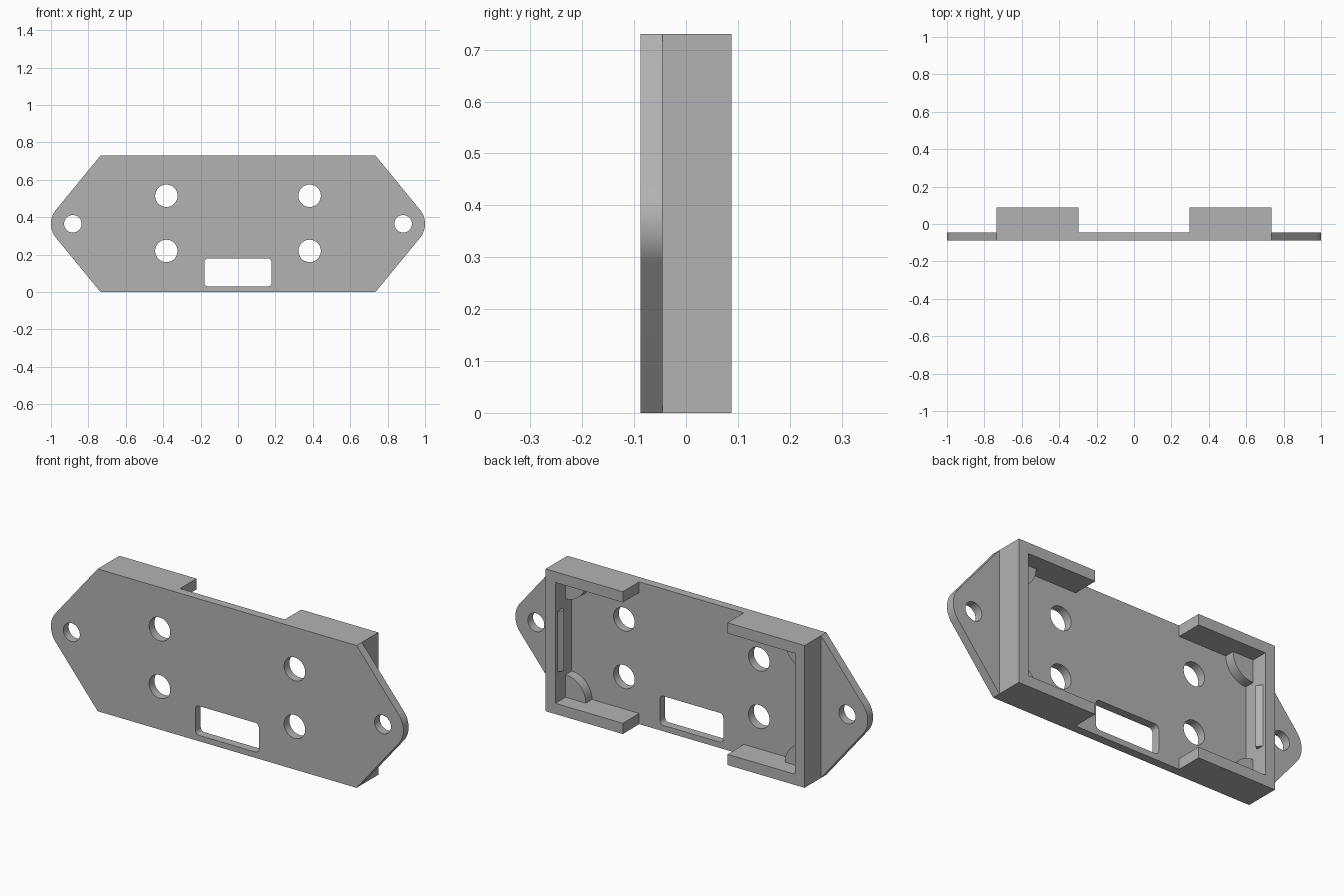
import bpy, bmesh, math
from math import cos, sin, pi, radians

default = bpy.data.objects.get("Cube")
if default:
    bpy.data.objects.remove(default, do_unlink=True)

FRONT, FLOOR, RIM = -0.088, -0.045, 0.088   # depth levels
BODY, HEIGHT, WALL = 0.735, 0.73, 0.055     # half width, height, wall thickness
MID = HEIGHT / 2
EAR_X, EAR_R = 0.883, 0.117

grey = bpy.data.materials.new("grey plastic")
grey.use_nodes = True
color = (0.45, 0.45, 0.45, 1)
grey.diffuse_color = color
grey.node_tree.nodes["Principled BSDF"].inputs["Base Color"].default_value = color


def prism(name, loops, start, end, axis="y"):
    """Fill an outline (first loop) with holes (other loops) and extrude it."""
    bm = bmesh.new()
    for loop in loops:
        if axis == "y":
            verts = [bm.verts.new((u, start, v)) for u, v in loop]
        else:
            verts = [bm.verts.new((u, v, start)) for u, v in loop]
        for i, v in enumerate(verts):
            bm.edges.new((verts[i - 1], v))
    bmesh.ops.triangle_fill(bm, use_beauty=True, edges=bm.edges[:])
    made = bmesh.ops.extrude_face_region(bm, geom=bm.faces[:], use_keep_orig=True)
    moved = [g for g in made["geom"] if isinstance(g, bmesh.types.BMVert)]
    step = (0, end - start, 0) if axis == "y" else (0, 0, end - start)
    bmesh.ops.translate(bm, verts=moved, vec=step)
    bmesh.ops.recalc_face_normals(bm, faces=bm.faces[:])
    mesh = bpy.data.meshes.new(name)
    bm.to_mesh(mesh)
    bm.free()
    mesh.materials.append(grey)
    obj = bpy.data.objects.new(name, mesh)
    bpy.context.collection.objects.link(obj)
    bpy.ops.object.select_all(action="DESELECT")
    obj.select_set(True)
    bpy.context.view_layer.objects.active = obj
    bpy.ops.object.shade_smooth_by_angle(angle=radians(30))
    return obj


def arc(x, z, r, a0, a1, n):
    return [(x + r * cos(a0 + (a1 - a0) * i / n), z + r * sin(a0 + (a1 - a0) * i / n))
            for i in range(n + 1)]


def circle(x, z, r, n=40):
    return arc(x, z, r, 0, 2 * pi, n)[:-1]


def rounded_box(x0, x1, z0, z1, r):
    corners = [(x1 - r, z1 - r), (x0 + r, z1 - r), (x0 + r, z0 + r), (x1 - r, z0 + r)]
    return [p for i, (x, z) in enumerate(corners)
            for p in arc(x, z, r, i * pi / 2, (i + 1) * pi / 2, 5)]


# Face plate with rounded ears, screw holes, four round holes and a window
dx, dz = BODY - EAR_X, MID
tangent = math.atan2(dz, dx) - math.acos(EAR_R / math.hypot(dx, dz))
right_ear = arc(EAR_X, MID, EAR_R, -tangent, tangent, 20)
left_ear = arc(-EAR_X, MID, EAR_R, pi - tangent, pi + tangent, 20)
outline = ([(BODY, 0)] + right_ear + [(BODY, HEIGHT), (-BODY, HEIGHT)]
           + left_ear + [(-BODY, 0)])
holes = [rounded_box(-0.18, 0.18, 0.03, 0.18, 0.02)]
for s in (-1, 1):
    holes.append(circle(s * EAR_X, MID, 0.047))
    holes += [circle(s * 0.383, z, 0.06) for z in (0.22, 0.515)]
prism("face_plate", [outline] + holes, FRONT, FLOOR)

for s, side in ((1, "left"), (-1, "right")):
    inner = BODY - WALL
    # C-shaped wall around each end
    wall = [(BODY, 0), (BODY, HEIGHT), (0.297, HEIGHT), (0.297, HEIGHT - WALL),
            (inner, HEIGHT - WALL), (inner, WALL), (0.297, WALL), (0.297, 0)]
    prism(side + "_end_wall", [[(s * x, z) for x, z in wall]], FLOOR, RIM)

    # Quarter-round corner posts
    for z, a0, level in ((WALL, pi / 2, "lower"), (HEIGHT - WALL, pi, "upper")):
        post = [(inner, z)] + arc(inner, z, 0.115, a0, a0 + pi / 2, 12)
        prism(f"{side}_{level}_corner_post", [[(s * x, v) for x, v in post]], FLOOR, 0.005)

    # Wedge-shaped snap rib on the end wall
    rib = [(inner, 0.072), (inner - 0.02, 0.045), (inner, 0.03)]
    prism(side + "_snap_rib", [[(s * x, y) for x, y in rib]],
          MID - 0.155, MID + 0.155, axis="z")
